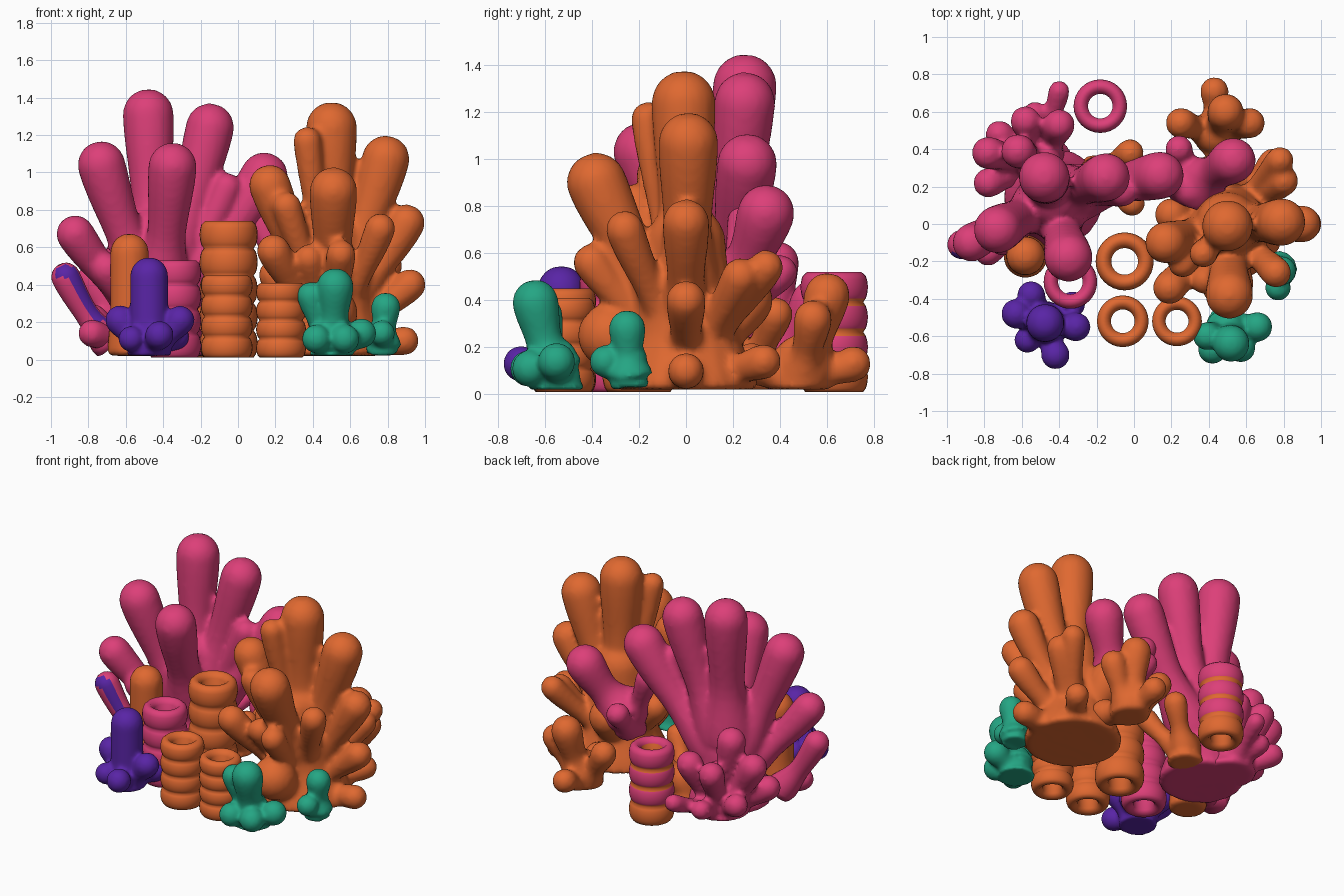
import bpy, bmesh, math
from mathutils import Vector

if "Cube" in bpy.data.objects:
    bpy.data.objects.remove(bpy.data.objects["Cube"])

def material(name, rgb):
    m = bpy.data.materials.new(name)
    m.diffuse_color = (*rgb, 1)
    m.use_nodes = True
    m.node_tree.nodes["Principled BSDF"].inputs["Base Color"].default_value = m.diffuse_color
    return m

PINK = material("pink", (0.72, 0.05, 0.19))
ORANGE = material("orange", (0.74, 0.14, 0.03))
PURPLE = material("purple", (0.10, 0.018, 0.38))
TEAL = material("teal", (0.018, 0.38, 0.23))
FLOOR, SEG = 0.02, 20

def limb(bm, p0, p1, r0, r1, w):
    """Curved limb from p0 to p1 with waist w and a round, swollen tip."""
    p0, p1 = Vector(p0), Vector(p1)
    d = p1 - p0
    ctrl = p0 + Vector((d.x * 0.58, d.y * 0.58, d.z * 0.42))
    stations = []
    for i in range(13):
        t = i / 12
        c = p0 * (1 - t) ** 2 + ctrl * 2 * t * (1 - t) + p1 * t * t
        tan = ((ctrl - p0) * (1 - t) + (p1 - ctrl) * t).normalized()
        s = (t * 2) % 1 if t < 1 else 1
        a, b = (r0, w) if t < 0.5 else (w, r1)
        stations.append((c, tan, a + (b - a) * s * s * (3 - 2 * s)))
    for i in range(1, 6):                       # hemispherical tip
        a = math.pi / 2 * i / 6
        stations.append((p1 + tan * r1 * math.sin(a), tan, r1 * math.cos(a)))
    rings = []
    for c, tan, r in stations:
        u = tan.cross(Vector((0.13, 0.99, 0.05))).normalized()
        v = tan.cross(u)
        ring = []
        for k in range(SEG):
            a = 2 * math.pi * k / SEG
            q = c + (u * math.cos(a) + v * math.sin(a)) * r
            q.z = max(q.z, FLOOR)
            ring.append(bm.verts.new(q))
        rings.append(ring)
    bridge(bm, rings)
    bm.faces.new(rings[0][::-1])
    bm.faces.new(rings[-1])

def bridge(bm, rings):
    for a, b in zip(rings, rings[1:]):
        n = len(a)
        for k in range(n):
            bm.faces.new((a[k], a[(k + 1) % n], b[(k + 1) % n], b[k]))

def finish(name, bm, mats):
    bmesh.ops.recalc_face_normals(bm, faces=bm.faces)
    me = bpy.data.meshes.new(name)
    bm.to_mesh(me)
    bm.free()
    for m in mats:
        me.materials.append(m)
    for f in me.polygons:
        f.use_smooth = True
    ob = bpy.data.objects.new(name, me)
    bpy.context.collection.objects.link(ob)
    return ob

def coral(name, mat, base, trunk, tips, rise=0.36, voxel=0.018):
    """Trunk (height, foot radius, top radius) with limbs fused into it.
    Each tip is x, y, z, radius; limbs leave the trunk lower than their tip."""
    bx, by, bz = base
    height, foot, top = trunk
    bm = bmesh.new()
    limb(bm, base, (bx, by, height), foot, top, (foot + top) * 0.46)
    for x, y, z, r in tips:
        start = (bx + (x - bx) * 0.12, by + (y - by) * 0.12, max(z * rise, bz + 0.05))
        limb(bm, start, (x, y, z), r * 1.3, r, r * 0.8)
    ob = finish(name, bm, [mat])
    rm = ob.modifiers.new("fuse", 'REMESH')
    rm.mode, rm.voxel_size, rm.use_smooth_shade = 'VOXEL', voxel, True
    sm = ob.modifiers.new("soften", 'SMOOTH')
    sm.factor, sm.iterations = 0.5, 5

# Tall pink coral
coral("pink_branch_coral", PINK, (-.43, .14, .02), (.68, .27, .15), [
    (-.48, .25, 1.31, .137), (-.15, .25, 1.24, .13), (.14, .26, .98, .128),
    (-.73, -.03, 1.04, .128), (-.35, -.18, 1.03, .13), (-.06, .17, .92, .078),
    (-.87, -.10, .67, .102), (-.70, -.08, .48, .09), (-.78, -.15, .14, .075)])
# Pink arm on the rear of the orange coral
coral("pink_side_coral", PINK, (.30, .18, .30), (.52, .11, .09), [
    (.53, .34, .77, .122), (.24, .40, .52, .075), (.12, .25, .74, .075)], .58)
# Low pink coral at the rear left
coral("pink_low_coral", PINK, (-.50, .32, .02), (.25, .18, .12), [
    (-.78, .38, .42, .088), (-.62, .39, .56, .092), (-.58, .55, .38, .082),
    (-.40, .53, .40, .085), (-.40, .71, .20, .058), (-.78, .22, .22, .08),
    (-.72, .48, .18, .075), (-.53, .59, .14, .065)], .2)

# Tall orange coral: high crown, then the lower skirt of limbs
crown = [(.50, -.01, 1.24, .137), (.79, .01, 1.07, .128), (.17, -.10, .93, .112),
         (.51, -.38, .90, .128), (.37, -.16, 1.17, .075), (.90, 0, .73, .10),
         (.76, -.26, .70, .082), (.26, -.21, .82, .078)]
skirt = [(.92, 0, .40, .085), (.89, 0, .10, .078), (.19, -.34, .58, .09),
         (.38, -.30, .54, .077), (.55, -.40, .56, .08), (.50, -.32, .25, .14),
         (.78, .34, .54, .075), (.80, .23, .50, .08), (.74, .33, .14, .075),
         (.42, .25, .40, .12), (.20, .05, .45, .09)]
coral("orange_branch_coral", ORANGE, (.50, 0, .02), (.64, .31, .17), crown + skirt)
# Low orange coral at the rear right
coral("orange_low_coral", ORANGE, (.44, .48, .02), (.14, .13, .11), [
    (.49, .60, .42, .098), (.62, .54, .32, .082), (.25, .54, .30, .082),
    (.43, .71, .13, .077), (.47, .28, .13, .09)], .25)
# Orange stub at the left and limbs behind the pink trunk
coral("orange_left_stub", ORANGE, (-.58, -.17, .02), (.57, .12, .105), [])
coral("orange_rear_limb", ORANGE, (-.20, .26, .02), (.15, .12, .10), [
    (-.02, .38, .34, .075), (-.01, .11, .34, .07)])

# Purple coral
coral("purple_coral", PURPLE, (-.475, -.53, .02), (.445, .12, .102), [
    (-.63, -.48, .21, .08), (-.31, -.55, .21, .078), (-.42, -.70, .13, .077),
    (-.57, -.62, .11, .07), (-.33, -.43, .12, .07), (-.55, -.38, .18, .075)], .3, .013)
# Teal corals
coral("teal_coral", TEAL, (.50, -.55, .02), (.15, .12, .09), [
    (.52, -.64, .39, .098), (.39, -.60, .34, .075), (.66, -.55, .14, .08),
    (.42, -.67, .11, .078), (.57, -.66, .11, .08)], .25, .013)
coral("teal_small_coral", TEAL, (.77, -.24, .03), (.15, .085, .075), [
    (.79, -.25, .28, .078), (.77, -.34, .14, .07)], .3, .013)

# Left tip with a purple stripe on its front
bm = bmesh.new()
limb(bm, (-.68, -.06, .08), (-.92, -.11, .44), .10, .078, .065)
tip = finish("striped_tip", bm, [PINK, PURPLE])
for f in tip.data.polygons:
    f.material_index = int(f.normal.y < -0.55 and f.normal.z > 0 and f.center.z > .2)

def tube(name, x, y, top, r, rings, low, high, split):
    """Hollow sponge tube made of stacked, bulging rings."""
    hole, n = r * 0.46, 32
    h = (top - .01) / rings
    prof = []
    for i in range(rings):
        for k in range(8):
            bulge = math.sin(math.pi * k / 8) ** 0.6
            prof.append((r * (0.86 + 0.14 * bulge), .01 + h * (i + k / 8)))
    lip = (r - hole) * 0.35
    prof += [(r - lip, top), (hole + lip, top), (hole, top - .03), (hole, .03), (hole + lip, .01)]
    bm = bmesh.new()
    loops = [[bm.verts.new((x + q * math.cos(2 * math.pi * k / n),
                            y + q * math.sin(2 * math.pi * k / n), z))
              for k in range(n)] for q, z in prof]
    bridge(bm, loops + loops[:1])
    ob = finish(name, bm, [low, high])
    for f in ob.data.polygons:                  # grooves keep the lower colour
        s = (f.center.z - .01) / h
        groove = abs(s - round(s)) < 0.1 and f.center.z < top - .05
        f.material_index = int(f.center.z > split and not groove)

# Sponge tubes
tube("tall_tube", -.05, -.20, .74, .155, 5, ORANGE, ORANGE, 0)
tube("front_tube", -.06, -.52, .45, .138, 4, ORANGE, ORANGE, 0)
tube("right_tube", .23, -.52, .41, .133, 4, ORANGE, ORANGE, 0)
tube("left_tube", -.34, -.31, .53, .143, 4, PINK, PINK, 0)
tube("rear_tube", -.18, .63, .52, .143, 4, ORANGE, PINK, .14)
